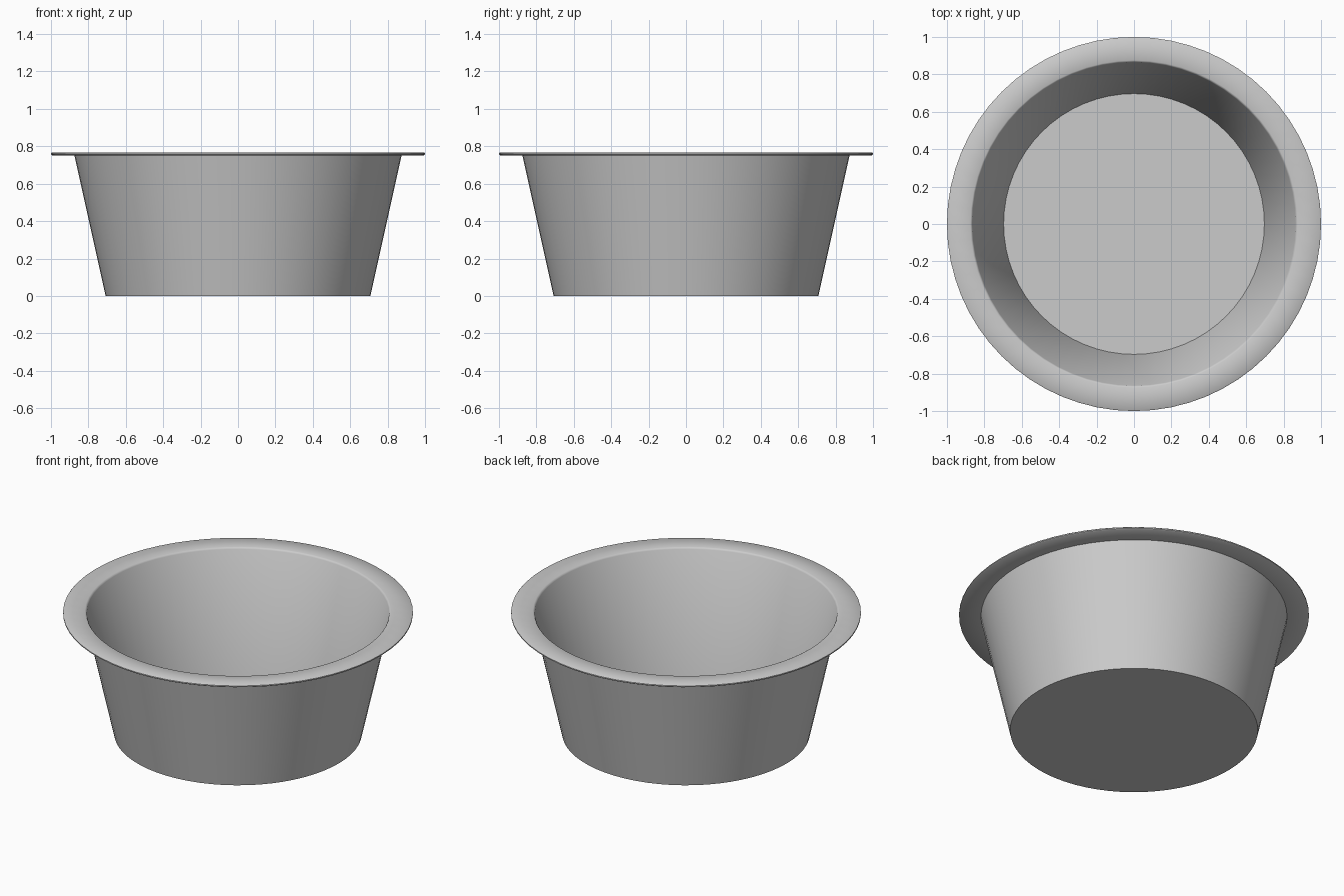
import bpy, bmesh, math

if "Cube" in bpy.data.objects:
    bpy.data.objects.remove(bpy.data.objects["Cube"])

SEGMENTS = 64

metal = bpy.data.materials.new("grey metal")
metal.diffuse_color = (0.6, 0.6, 0.6, 1)
metal.use_nodes = True
metal.node_tree.nodes["Principled BSDF"].inputs["Base Color"].default_value = metal.diffuse_color

# Closed wall section (radius, height): underside, outer wall, flat rim, inner wall, floor
profile = [
    (0, 0), (0.708, 0), (0.875, 0.752),
    (0.995, 0.752), (1.0, 0.756), (1.0, 0.763), (0.995, 0.767),
    (0.875, 0.767), (0.869, 0.764), (0.864, 0.757),
    (0.697, 0.014), (0, 0.014),
]

# Bowl: the section spun once around the z axis
bm = bmesh.new()
verts = [bm.verts.new((r, 0, z)) for r, z in profile]
edges = [bm.edges.new(pair) for pair in zip(verts, verts[1:])]
bmesh.ops.spin(bm, geom=verts + edges, cent=(0, 0, 0), axis=(0, 0, 1),
               angle=math.tau, steps=SEGMENTS, use_duplicate=False)
bmesh.ops.remove_doubles(bm, verts=bm.verts, dist=0.0005)
bmesh.ops.recalc_face_normals(bm, faces=bm.faces)

mesh = bpy.data.meshes.new("flanged_bowl")
bm.to_mesh(mesh)
bm.free()
mesh.materials.append(metal)
bowl = bpy.data.objects.new("flanged_bowl", mesh)
bpy.context.collection.objects.link(bowl)

# Smooth walls, crisp rim and base edges
bpy.context.view_layer.objects.active = bowl
bowl.select_set(True)
bpy.ops.object.shade_smooth_by_angle(angle=math.radians(40))
